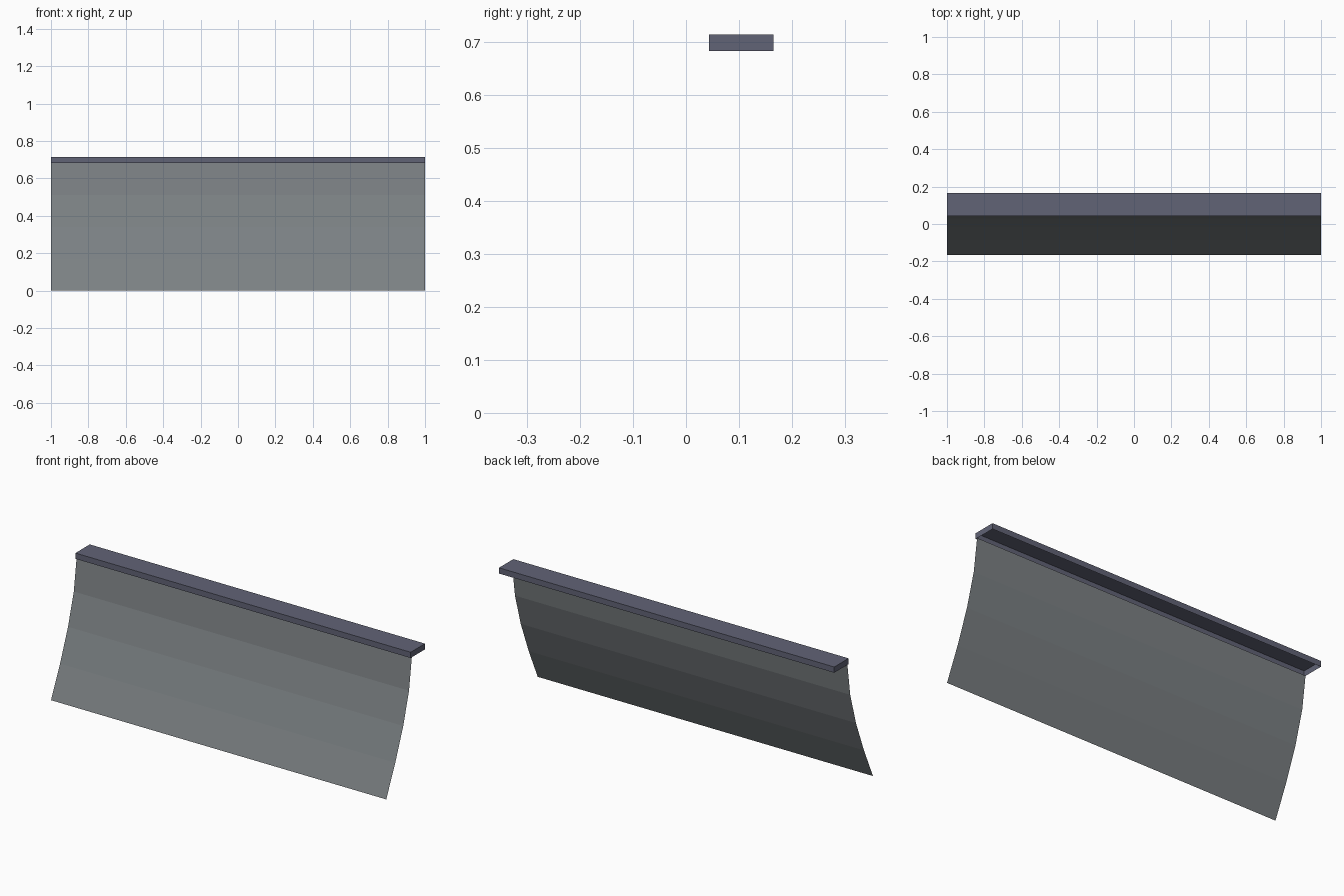
import bpy, bmesh

if "Cube" in bpy.data.objects:
    bpy.data.objects.remove(bpy.data.objects["Cube"])


def material(name, rgb):
    m = bpy.data.materials.new(name)
    m.diffuse_color = (*rgb, 1)
    m.use_nodes = True
    m.node_tree.nodes["Principled BSDF"].inputs["Base Color"].default_value = m.diffuse_color
    return m


def make_object(name, bm, mat):
    mesh = bpy.data.meshes.new(name)
    bm.to_mesh(mesh)
    bm.free()
    mesh.materials.append(mat)
    obj = bpy.data.objects.new(name, mesh)
    bpy.context.collection.objects.link(obj)
    return obj


# Curved wall: single-sided sheet, side profile (y, z) swept along x
profile = [(-0.165, 0), (-0.088, 0.168), (-0.02, 0.341),
           (0.029, 0.512), (0.053, 0.684)]
bm = bmesh.new()
rows = [[bm.verts.new((x, y, z)) for x in (-1, 1)] for y, z in profile]
for (a, b), (c, d) in zip(rows, rows[1:]):
    bm.faces.new((a, b, d, c))
make_object("curved_wall", bm, material("wall_grey", (0.2, 0.22, 0.23)))

# Top ledge: thin box, open underneath
y0, y1, z0, z1 = 0.043, 0.165, 0.683, 0.714
bm = bmesh.new()
bmesh.ops.create_cube(bm, size=1)
bmesh.ops.scale(bm, vec=(2, y1 - y0, z1 - z0), verts=bm.verts)
bmesh.ops.translate(bm, vec=(0, (y0 + y1) / 2, (z0 + z1) / 2), verts=bm.verts)
bm.normal_update()
bottom = [f for f in bm.faces if f.normal.z < -0.5]
bmesh.ops.delete(bm, geom=bottom, context='FACES_ONLY')
make_object("top_ledge", bm, material("ledge_blue_grey", (0.12, 0.125, 0.18)))
